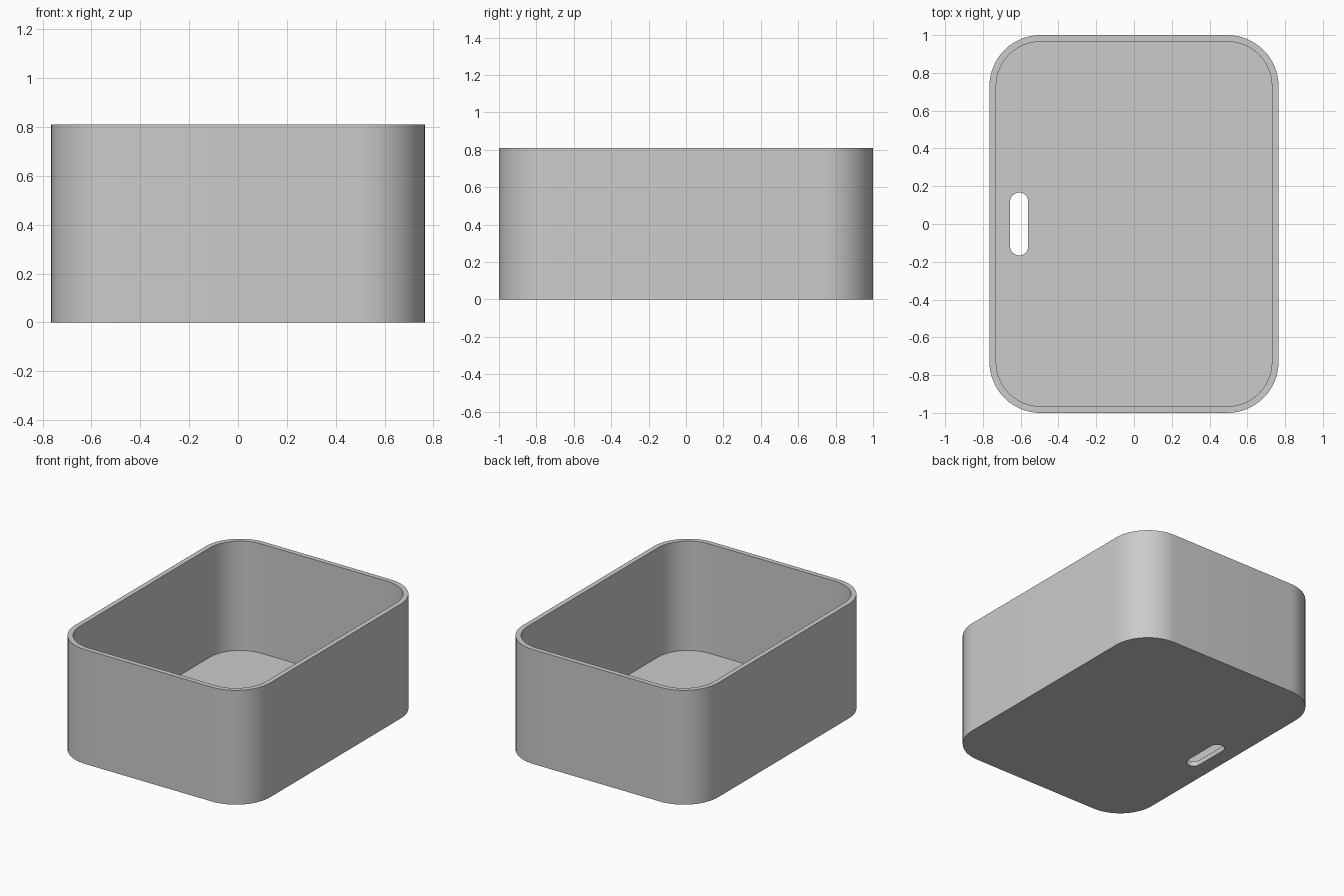
import bpy
import bmesh
import math

cube = bpy.data.objects.get("Cube")
if cube:
    bpy.data.objects.remove(cube, do_unlink=True)

HALF_X, HALF_Y, HEIGHT = 0.765, 1.0, 0.81
CORNER = 0.27
WALL = 0.035
FLOOR = 0.035

grey = bpy.data.materials.new("grey plastic")
grey.use_nodes = True
colour = (0.6, 0.6, 0.6, 1)
grey.diffuse_color = colour
grey.node_tree.nodes["Principled BSDF"].inputs["Base Color"].default_value = colour


def rounded_prism(name, half_x, half_y, radius, z0, z1, centre_x=0, steps=16):
    """Upright prism with a rounded rectangle as its outline."""
    bm = bmesh.new()
    ring = []
    for quarter, (sx, sy) in enumerate([(1, 1), (-1, 1), (-1, -1), (1, -1)]):
        for i in range(steps + 1):
            a = (quarter + i / steps) * math.pi / 2
            x = centre_x + sx * (half_x - radius) + radius * math.cos(a)
            y = sy * (half_y - radius) + radius * math.sin(a)
            ring.append(bm.verts.new((x, y, z0)))
    base = bm.faces.new(ring)
    top = bmesh.ops.extrude_face_region(bm, geom=[base], use_keep_orig=True)["geom"]
    bmesh.ops.translate(bm, vec=(0, 0, z1 - z0),
                        verts=[v for v in top if isinstance(v, bmesh.types.BMVert)])
    bmesh.ops.remove_doubles(bm, verts=bm.verts, dist=1e-5)
    bmesh.ops.recalc_face_normals(bm, faces=bm.faces)
    mesh = bpy.data.meshes.new(name)
    bm.to_mesh(mesh)
    bm.free()
    mesh.materials.append(grey)
    obj = bpy.data.objects.new(name, mesh)
    bpy.context.collection.objects.link(obj)
    return obj


# Open tray body
tray = rounded_prism("tray", HALF_X, HALF_Y, CORNER, 0, HEIGHT)

# Cavity and the slot through the floor
cavity = rounded_prism("cavity_cutter", HALF_X - WALL, HALF_Y - WALL,
                       CORNER - WALL, FLOOR, HEIGHT + 0.2)
slot = rounded_prism("slot_cutter", 0.048, 0.166, 0.0475, -0.1, FLOOR + 0.1,
                     centre_x=-0.608)

bpy.ops.object.select_all(action='DESELECT')
bpy.context.view_layer.objects.active = tray
tray.select_set(True)
for cutter in (cavity, slot):
    cutter.hide_render = True
    cut = tray.modifiers.new(cutter.name, 'BOOLEAN')
    cut.operation = 'DIFFERENCE'
    cut.solver = 'EXACT'
    cut.object = cutter
    bpy.ops.object.modifier_apply(modifier=cut.name)
    bpy.data.objects.remove(cutter, do_unlink=True)

bpy.ops.object.shade_smooth_by_angle(angle=math.radians(30))
